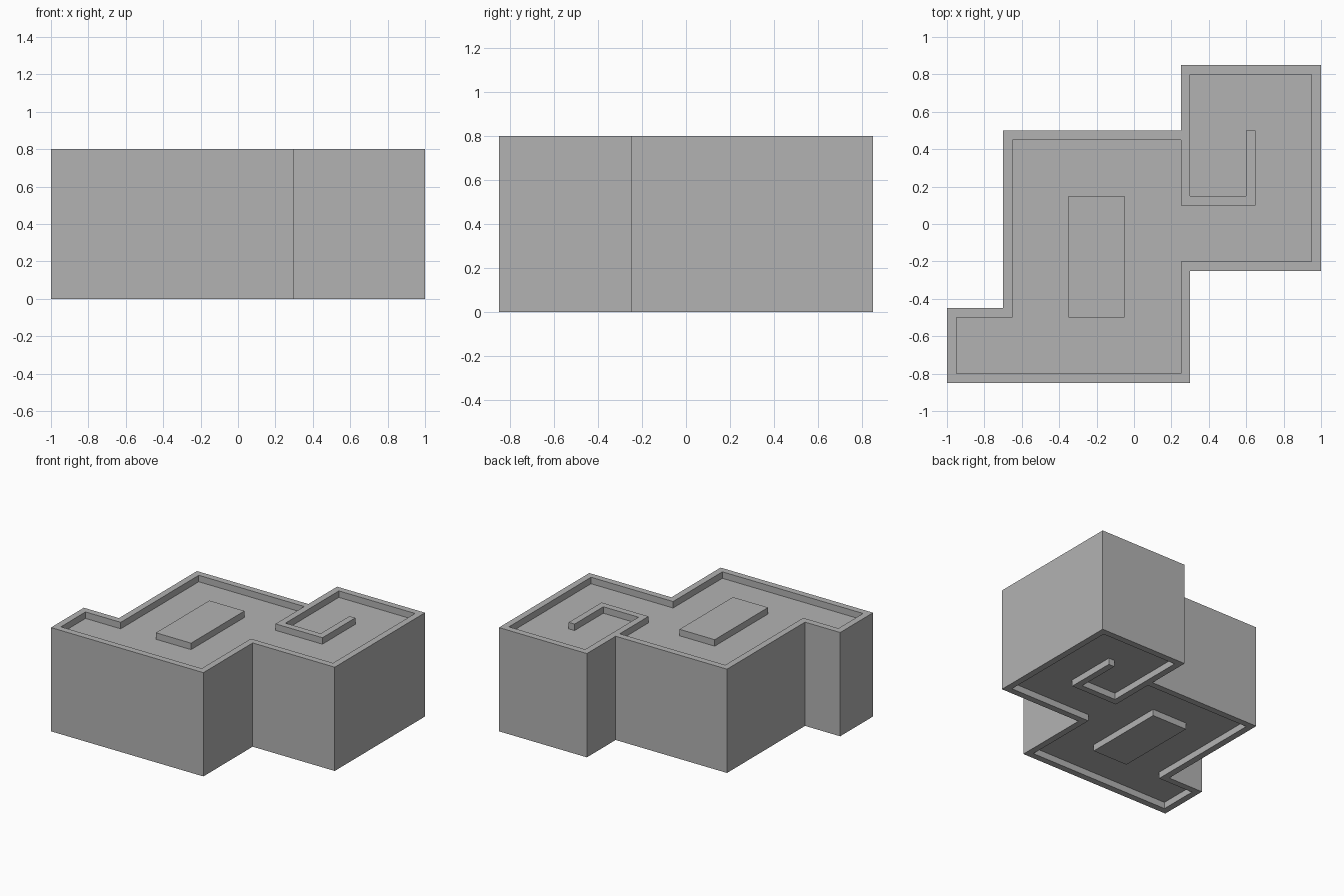
import bpy
import bmesh

cube = bpy.data.objects.get("Cube")
if cube:
    bpy.data.objects.remove(cube, do_unlink=True)

HEIGHT = 0.8
DEPTH = 0.05   # recess depth on both the top and the underside

grey = bpy.data.materials.new("plain grey")
grey.use_nodes = True
colour = (0.45, 0.45, 0.45, 1)
grey.diffuse_color = colour
grey.node_tree.nodes["Principled BSDF"].inputs["Base Color"].default_value = colour


def prism(name, outline, bottom, top):
    """Extrude a plan outline between two heights."""
    bm = bmesh.new()
    face = bm.faces.new([bm.verts.new((x, y, bottom)) for x, y in outline])
    new = bmesh.ops.extrude_face_region(bm, geom=[face])["geom"]
    verts = [v for v in new if isinstance(v, bmesh.types.BMVert)]
    bmesh.ops.translate(bm, verts=verts, vec=(0, 0, top - bottom))
    bmesh.ops.recalc_face_normals(bm, faces=bm.faces)
    mesh = bpy.data.meshes.new(name)
    bm.to_mesh(mesh)
    bm.free()
    mesh.materials.append(grey)
    obj = bpy.data.objects.new(name, mesh)
    bpy.context.collection.objects.link(obj)
    return obj


def cut(obj, cutter):
    """Subtract the cutter, apply the result and discard the cutter."""
    mod = obj.modifiers.new("recess", "BOOLEAN")
    mod.operation = "DIFFERENCE"
    mod.solver = "EXACT"
    mod.object = cutter
    cutter.hide_render = True
    bpy.context.view_layer.objects.active = obj
    bpy.ops.object.modifier_apply(modifier=mod.name)
    bpy.data.objects.remove(cutter, do_unlink=True)


# Stepped outer plan
outer = [(-1, -.85), (.3, -.85), (.3, -.25), (1, -.25), (1, .85),
         (.25, .85), (.25, .5), (-.7, .5), (-.7, -.45), (-1, -.45)]

# Floor plan inside the rim, wrapping around the hooked partition wall
floor = [(-.95, -.8), (.25, -.8), (.25, -.2), (.95, -.2), (.95, .8), (.3, .8),
         (.3, .15), (.6, .15), (.6, .5), (.65, .5), (.65, .1), (.25, .1),
         (.25, .45), (-.65, .45), (-.65, -.5), (-.95, -.5)]

# Walled body, recessed from above and below
body = prism("walled_body", outer, 0, HEIGHT)
cut(body, prism("top_recess_cutter", floor, HEIGHT - DEPTH, HEIGHT + 0.1))
cut(body, prism("bottom_recess_cutter", floor, -0.1, DEPTH))

# Rectangular island rising to the rim level on both sides
island = [(-.35, -.5), (-.05, -.5), (-.05, .15), (-.35, .15)]
prism("top_island", island, HEIGHT - DEPTH, HEIGHT)
prism("bottom_island", island, 0, DEPTH)
